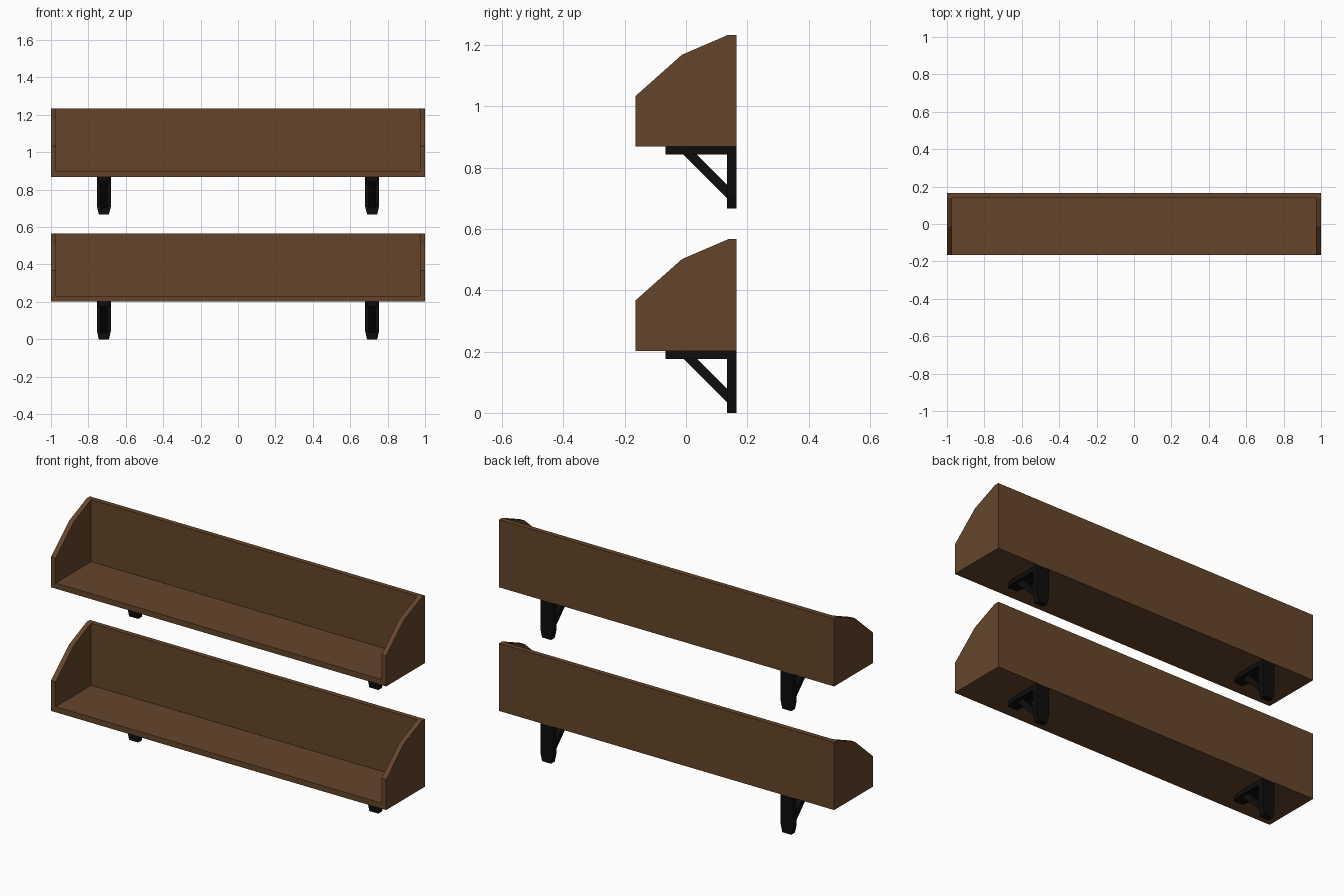
import bpy, bmesh
from mathutils import Vector

if "Cube" in bpy.data.objects:
    bpy.data.objects.remove(bpy.data.objects["Cube"])


def material(name, color):
    m = bpy.data.materials.new(name)
    m.diffuse_color = color
    m.use_nodes = True
    m.node_tree.nodes["Principled BSDF"].inputs["Base Color"].default_value = m.diffuse_color
    return m


wood = material("brown_wood", (0.13, 0.06, 0.024, 1))
iron = material("black_iron", (0.004, 0.004, 0.004, 1))


def prism(name, points, extrude, mat):
    """Extrude a planar outline along a vector."""
    bm = bmesh.new()
    face = bm.faces.new([bm.verts.new(p) for p in points])
    new = bmesh.ops.extrude_face_region(bm, geom=[face])["geom"]
    bmesh.ops.translate(bm, vec=Vector(extrude),
                        verts=[g for g in new if isinstance(g, bmesh.types.BMVert)])
    bmesh.ops.recalc_face_normals(bm, faces=bm.faces)
    mesh = bpy.data.meshes.new(name)
    bm.to_mesh(mesh)
    bm.free()
    mesh.materials.append(mat)
    ob = bpy.data.objects.new(name, mesh)
    bpy.context.collection.objects.link(ob)
    return ob


def box(name, x0, x1, y0, y1, z0, z1, mat):
    return prism(name, [(x0, y0, z0), (x1, y0, z0), (x1, y1, z0), (x0, y1, z0)],
                 (0, 0, z1 - z0), mat)


D = 0.165      # half depth
T = 0.027      # board thickness
W = 0.0375     # half width of bracket arms
TIP = 0.027    # half width of the tapered arm ends
SIDE = [(-D, 0.202), (D, 0.202), (D, 0.567), (0.138, 0.567), (-0.013, 0.502), (-D, 0.367)]
BRACE = [(-0.008, 0.176), (0.036, 0.176), (0.134, 0.078), (0.134, 0.034)]


def shelf(level, z):
    # Boards: floor, back and the two sloped end panels
    box(level + "_shelf_board", -1 + T, 1 - T, -D, D - T, z + 0.202, z + 0.232, wood)
    box(level + "_back_board", -1 + T, 1 - T, D - T, D, z + 0.202, z + 0.567, wood)
    for side, x in (("left", -1), ("right", 1 - T)):
        prism(f"{level}_{side}_end_panel", [(x, y, z + h) for y, h in SIDE], (T, 0, 0), wood)

    # Brackets: wall plate, support arm and diagonal brace
    for side, x in (("left", -0.717), ("right", 0.717)):
        name = f"{level}_{side}_bracket"
        plate = [(-W, 0.202), (W, 0.202), (W, 0.045), (TIP, 0), (-TIP, 0), (-W, 0.045)]
        prism(name + "_wall_plate", [(x + a, 0.134, z + h) for a, h in plate],
              (0, D - 0.134, 0), iron)
        arm = [(-W, 0.134), (W, 0.134), (W, -0.022), (TIP, -0.067), (-TIP, -0.067), (-W, -0.022)]
        prism(name + "_support_arm", [(x + a, y, z + 0.176) for a, y in arm],
              (0, 0, 0.026), iron)
        prism(name + "_brace", [(x - 0.02, y, z + h) for y, h in BRACE], (0.04, 0, 0), iron)


shelf("lower", 0)
shelf("upper", 0.667)
